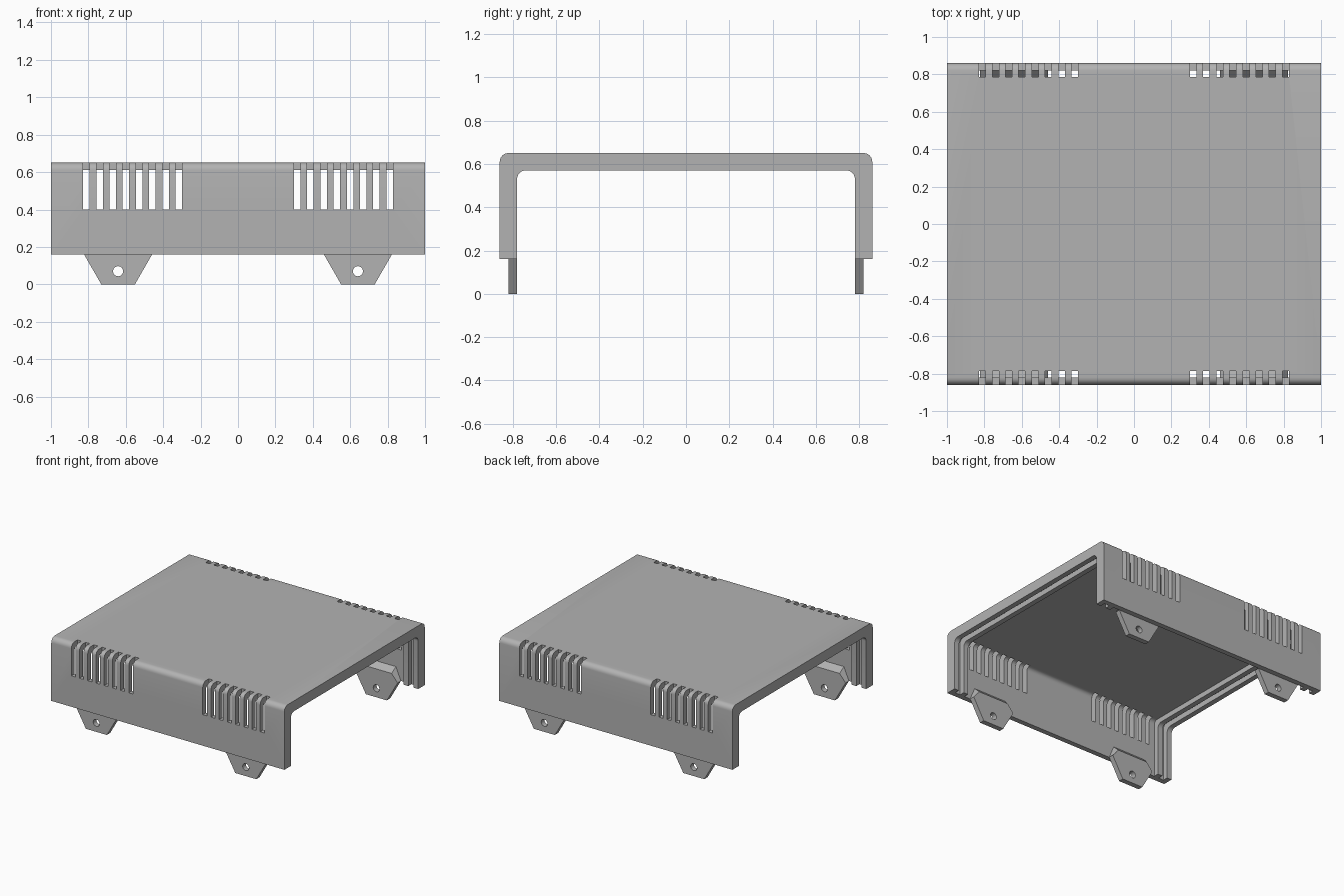
import bpy, bmesh, math
from mathutils import Matrix

if "Cube" in bpy.data.objects:
    bpy.data.objects.remove(bpy.data.objects["Cube"], do_unlink=True)

GREY = bpy.data.materials.new("casing grey")
GREY.use_nodes = True
GREY.diffuse_color = (0.45, 0.45, 0.45, 1)
GREY.node_tree.nodes["Principled BSDF"].inputs["Base Color"].default_value = (0.45, 0.45, 0.45, 1)

SKIRT = 0.16      # lower edge of the walls
OUTER = (0.86, 0.65, 0.04)   # half width, top height, corner radius
SKIN = (0.82, 0.61, 0.03)
LIP = (0.78, 0.57, 0.04)


def finish(name, bm):
    bmesh.ops.recalc_face_normals(bm, faces=bm.faces[:])
    mesh = bpy.data.meshes.new(name)
    bm.to_mesh(mesh)
    bm.free()
    mesh.materials.append(GREY)
    obj = bpy.data.objects.new(name, mesh)
    bpy.context.collection.objects.link(obj)
    return obj


def activate(obj):
    bpy.ops.object.select_all(action='DESELECT')
    obj.select_set(True)
    bpy.context.view_layer.objects.active = obj


def arch(half, top, radius, steps=6):
    """Upside-down U path in the y-z plane."""
    right = [(half, SKIRT)]
    for i in range(steps + 1):
        a = math.pi / 2 * i / steps
        right.append((half - radius + radius * math.cos(a),
                      top - radius + radius * math.sin(a)))
    return right + [(-y, z) for y, z in reversed(right)]


def band(name, outside, inside, x0, x1):
    """U-shaped band between two arches, extruded along x."""
    bm = bmesh.new()
    loop = arch(*outside) + arch(*inside)[::-1]
    face = bm.faces.new([bm.verts.new((x0, y, z)) for y, z in loop])
    new = bmesh.ops.extrude_face_region(bm, geom=[face])["geom"]
    bmesh.ops.translate(bm, vec=(x1 - x0, 0, 0),
                        verts=[v for v in new if isinstance(v, bmesh.types.BMVert)])
    return finish(name, bm)


def cut(obj, bm):
    """Subtract a temporary cutter mesh."""
    cutter = finish("cutter", bm)
    cutter.hide_render = True
    mod = obj.modifiers.new("cut", 'BOOLEAN')
    mod.object = cutter
    mod.solver = 'EXACT'
    activate(obj)
    bpy.ops.object.modifier_apply(modifier=mod.name)
    bpy.data.objects.remove(cutter, do_unlink=True)


def smooth(obj):
    activate(obj)
    bpy.ops.object.shade_smooth_by_angle(angle=math.radians(30))


# Cover with vent slots wrapping over the top edges
cover = band("cover", OUTER, SKIN, -1, 1)
slots = bmesh.new()
for sx in (-1, 1):
    for sy in (-1, 1):
        for i in range(8):
            place = Matrix.Translation((sx * (0.317 + 0.0705 * i), sy * 0.885, 0.6))
            bmesh.ops.create_cube(slots, size=1,
                                  matrix=place @ Matrix.Diagonal((0.035, 0.2, 0.4, 1)))
cut(cover, slots)
smooth(cover)

# Pairs of inner ribs forming a panel groove at each open end
for side, s in (("left", 1), ("right", -1)):
    smooth(band(side + "_end_rib", SKIN, LIP, s * 0.96, s))
    smooth(band(side + "_inner_rib", SKIN, LIP, s * 0.875, s * 0.915))

# Mounting tabs with a bevelled top against the wall
half_outline = [(0.09, 0), (0.182, SKIRT)]
bm = bmesh.new()
rings = []
for y, corner in ((0.78, (0.13, 0.22)), (0.82, (0.14, 0.26))):
    half = half_outline + [corner]
    outline = half + [(-x, z) for x, z in reversed(half)]
    rings.append([bm.verts.new((0.641 + x, y, z)) for x, z in outline])
    bm.faces.new(rings[-1])
for i in range(6):
    j = (i + 1) % 6
    bm.faces.new((rings[0][i], rings[0][j], rings[1][j], rings[1][i]))
tabs = finish("mounting_tabs", bm)

hole = bmesh.new()
bmesh.ops.create_cone(hole, cap_ends=True, segments=24, radius1=0.027, radius2=0.027,
                      depth=0.2, matrix=Matrix.Translation((0.641, 0.8, 0.07))
                      @ Matrix.Rotation(math.pi / 2, 4, 'X'))
cut(tabs, hole)
smooth(tabs)
mirror = tabs.modifiers.new("mirror", 'MIRROR')
mirror.use_axis = (True, True, False)
